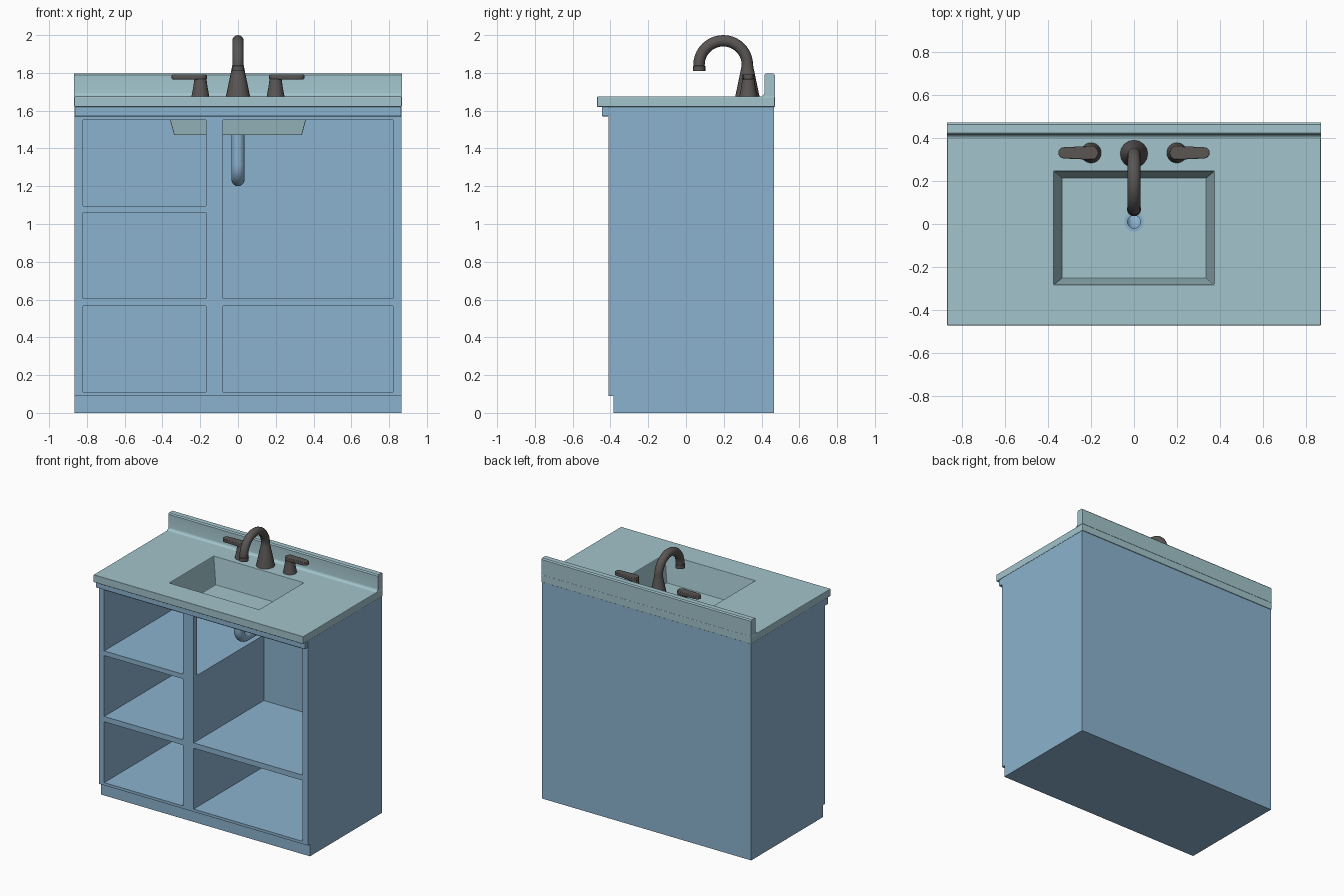
import bpy
import bmesh
from math import sin, cos, pi, radians

cube = bpy.data.objects.get("Cube")
if cube:
    bpy.data.objects.remove(cube, do_unlink=True)


def material(name, rgb):
    m = bpy.data.materials.new(name)
    m.use_nodes = True
    m.diffuse_color = (*rgb, 1)
    m.node_tree.nodes["Principled BSDF"].inputs["Base Color"].default_value = (*rgb, 1)
    return m


BLUE = material("cabinet blue", (0.26, 0.45, 0.62))
STONE = material("pale teal stone", (0.36, 0.55, 0.60))
METAL = material("dark bronze", (0.10, 0.092, 0.088))


def finish(obj, mat, bevel=0, smooth=False):
    obj.data.materials.clear()
    obj.data.materials.append(mat)
    if bevel:
        mod = obj.modifiers.new("soft edges", 'BEVEL')
        mod.width, mod.segments, mod.limit_method = bevel, 2, 'ANGLE'
    if smooth:
        bpy.ops.object.select_all(action='DESELECT')
        obj.select_set(True)
        bpy.context.view_layer.objects.active = obj
        bpy.ops.object.shade_smooth_by_angle(angle=radians(35))
    return obj


def loft(name, rings, mat, closed=False, **kw):
    """Skin a list of equal point rings; closed joins the last ring to the first."""
    bm = bmesh.new()
    loops = [[bm.verts.new(p) for p in ring] for ring in rings]
    n = len(loops[0])
    pairs = list(zip(loops, loops[1:])) + ([(loops[-1], loops[0])] if closed else [])
    for a, b in pairs:
        for i in range(n):
            j = (i + 1) % n
            bm.faces.new((a[i], a[j], b[j], b[i]))
    if not closed:
        bm.faces.new(loops[0])
        bm.faces.new(loops[-1])
    bmesh.ops.recalc_face_normals(bm, faces=bm.faces)
    mesh = bpy.data.meshes.new(name)
    bm.to_mesh(mesh)
    bm.free()
    obj = bpy.data.objects.new(name, mesh)
    bpy.context.collection.objects.link(obj)
    return finish(obj, mat, **kw)


def rect(x0, x1, y0, y1, z):
    return [(x0, y0, z), (x1, y0, z), (x1, y1, z), (x0, y1, z)]


def box(name, x, y, z, mat=BLUE, **kw):
    return loft(name, [rect(*x, *y, h) for h in z], mat, **kw)


def circle(x, y, z, r, n=32):
    return [(x + r * cos(2 * pi * i / n), y + r * sin(2 * pi * i / n), z) for i in range(n)]


def tube(name, points, radii, mat, caps):
    """Round tube along a path with its own radius at each point."""
    curve = bpy.data.curves.new(name, 'CURVE')
    curve.dimensions = '3D'
    curve.bevel_depth, curve.bevel_resolution, curve.use_fill_caps = 1, 6, caps
    spline = curve.splines.new('POLY')
    spline.points.add(len(points) - 1)
    for p, co, r in zip(spline.points, points, radii):
        p.co, p.radius = (*co, 1), r
    obj = bpy.data.objects.new(name, curve)
    bpy.context.collection.objects.link(obj)
    bpy.ops.object.select_all(action='DESELECT')
    obj.select_set(True)
    bpy.context.view_layer.objects.active = obj
    bpy.ops.object.convert(target='MESH')
    return finish(bpy.context.object, mat, smooth=True)


# Cabinet carcass
W, FRONT, BACK, INNER = 0.865, -0.41, 0.465, 0.42
LOW, TOP = 0.09, 1.62
box("toe_kick", (-W, W), (-0.385, BACK), (0, LOW))
box("right_side_panel", (-W, -0.82), (FRONT, BACK), (LOW, TOP))
box("left_side_panel", (0.82, W), (FRONT, BACK), (LOW, TOP))
box("back_panel", (-0.82, 0.82), (INNER, BACK), (LOW, TOP))
box("bottom_panel", (-0.82, 0.82), (FRONT, INNER), (LOW, 0.11))
box("divider", (-0.17, -0.08), (FRONT, INNER), (0.11, 1.095))
box("upper_stile", (-0.17, -0.08), (FRONT, -0.37), (1.095, 1.55))
box("top_rail", (-0.82, 0.82), (FRONT, -0.37), (1.55, TOP))
box("front_trim", (-W, W), (-0.445, FRONT), (1.57, TOP), bevel=0.004)

# Shelves
for name, x, z in (("right_upper_shelf", (-0.82, -0.17), (1.06, 1.095)),
                   ("right_lower_shelf", (-0.82, -0.17), (0.565, 0.605)),
                   ("left_shelf", (-0.08, 0.82), (0.565, 0.605))):
    box(name, x, (FRONT, INNER), z)

# Countertop with a tapered basin sunk into it
CW, CY, DECK = 0.867, 0.47, 1.675
counter = loft("countertop_basin", [
    rect(-CW, CW, -CY, CY, TOP),
    rect(-CW, CW, -CY, CY, DECK),
    rect(-0.372, 0.372, -0.282, 0.245, DECK),
    rect(-0.335, 0.335, -0.252, 0.215, 1.48),
    rect(-0.02, 0.02, -0.01, 0.03, 1.48),
    rect(-0.02, 0.02, -0.01, 0.03, 1.47),
    rect(-0.338, 0.338, -0.255, 0.218, 1.47),
    rect(-0.378, 0.378, -0.288, 0.251, TOP)], STONE, closed=True)

# Round drain opening
cutter = loft("drain_cutter", [circle(0, 0.01, z, 0.032) for z in (1.44, 1.5)], STONE)
cutter.hide_render = True
cutter.hide_set(True)
hole = counter.modifiers.new("drain hole", 'BOOLEAN')
hole.operation, hole.object, hole.solver = 'DIFFERENCE', cutter, 'EXACT'
edge = counter.modifiers.new("soft edges", 'BEVEL')
edge.width, edge.segments, edge.limit_method = 0.004, 2, 'ANGLE'
edge.angle_limit = radians(60)
loft("drain_ring", [circle(0, 0.01, z, r) for r, z in
                    ((0.03, 1.479), (0.03, 1.483), (0.045, 1.483), (0.045, 1.479))],
     BLUE, closed=True)

# Backsplash with a coved foot
cove = [(0.395 + 0.02 * sin(a), DECK + 0.02 * (1 - cos(a)))
        for a in [i * pi / 8 for i in range(5)]]
profile = [(CY, DECK)] + cove + [(0.415, 1.79), (0.423, 1.798), (0.462, 1.798), (CY, 1.79)]
loft("backsplash", [[(x, y, z) for y, z in profile] for x in (-CW, CW)], STONE, smooth=True)

# Drain pipe bending to the back wall
bend = [(0, 0.09 - 0.08 * cos(a), 1.315 - 0.08 * sin(a))
        for a in [i * pi / 20 for i in range(11)]]
path = [(0, 0.01, 1.479)] + bend + [(0, INNER + 0.01, 1.235)]
tube("drain_pipe", path, [0.035] * len(path), BLUE, False)

# Faucet: conical base flowing into a gooseneck with a collared tip
FY, R, CZ = 0.325, 0.128, 1.842
arc = [(0, FY - R + R * cos(a), CZ + R * sin(a)) for a in [i * pi / 20 for i in range(21)]]
tip = FY - 2 * R
path = [(0, FY, DECK), (0, FY, DECK + 0.006), (0, FY, 1.82)] + arc + [
    (0, tip, 1.838), (0, tip, 1.836), (0, tip, 1.81)]
radii = [0.064, 0.063, 0.034] + [0.03] * 21 + [0.03, 0.033, 0.033]
tube("faucet_spout", path, radii, METAL, True)

# Handles, mirrored left and right
for side, s in (("left", 1), ("right", -1)):
    loft(side + "_handle_base",
         [circle(s * 0.199, 0.33, z, r) for z, r in
          ((DECK, 0.047), (DECK + 0.006, 0.046), (1.73, 0.037), (1.768, 0.032))],
         METAL, smooth=True)
    outline = [(0.197 - 0.032 * sin(a), 0.33 + 0.032 * cos(a))
               for a in [i * pi / 12 for i in range(13)]]
    outline += [(0.325 + 0.026 * sin(a), 0.33 - 0.026 * cos(a))
                for a in [i * pi / 8 for i in range(9)]]
    loft(side + "_handle_lever",
         [[(s * x, y, z) for x, y in outline] for z in (1.766, 1.791)],
         METAL, bevel=0.004, smooth=True)
